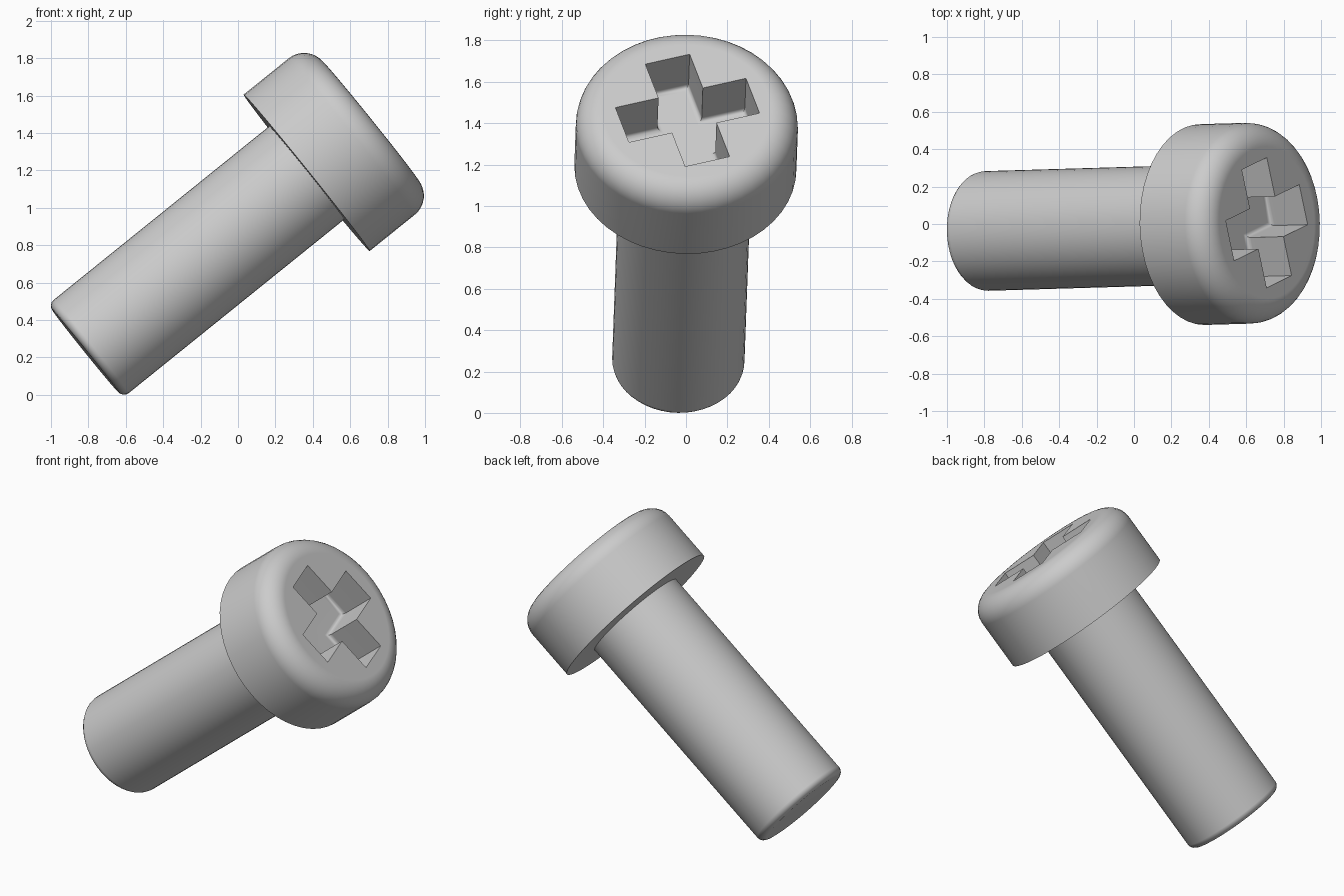
import bpy, bmesh
from math import cos, sin, pi, radians
from mathutils import Vector, Matrix

if "Cube" in bpy.data.objects:
    bpy.data.objects.remove(bpy.data.objects["Cube"])

SEGMENTS = 48
SHAFT_R, SHAFT_LEN, TIP_ROUND = 0.32, 1.52, 0.04
HEAD_R, HEAD_H, HEAD_ROUND = 0.537, 0.44, 0.13
ARM_LEN, ARM_HALF, RECESS_DEPTH = 0.33, 0.112, 0.25

# Tilted frame of the screw, measured from the centre of its tip
axis = Vector((0.778, 0.023, 0.627)).normalized()
up = axis.cross(Vector((0, 1, 0))).normalized()
side = up.cross(axis)
frame = Matrix((side, up, axis)).transposed().to_4x4()
frame.translation = (-0.816, -0.038, 0.233)

steel = bpy.data.materials.new("grey_steel")
steel.use_nodes = True
colour = (0.6, 0.6, 0.6, 1)
steel.diffuse_color = colour
steel.node_tree.nodes["Principled BSDF"].inputs["Base Color"].default_value = colour


def add_object(name, bm):
    bmesh.ops.recalc_face_normals(bm, faces=bm.faces)
    mesh = bpy.data.meshes.new(name)
    bm.to_mesh(mesh)
    bm.free()
    mesh.materials.append(steel)
    obj = bpy.data.objects.new(name, mesh)
    bpy.context.collection.objects.link(obj)
    obj.matrix_world = frame
    return obj


def arc(r, z, radius, start, end, steps):
    angles = [radians(start + (end - start) * i / steps) for i in range(steps + 1)]
    return [(r + radius * cos(a), z + radius * sin(a)) for a in angles]


# Screw body: turned profile from tip to top of head
top = SHAFT_LEN + HEAD_H
profile = arc(SHAFT_R - TIP_ROUND, TIP_ROUND, TIP_ROUND, -90, 0, 4)
profile += [(SHAFT_R, SHAFT_LEN), (HEAD_R, SHAFT_LEN)]
profile += arc(HEAD_R - HEAD_ROUND, top - HEAD_ROUND, HEAD_ROUND, 0, 90, 8)

bm = bmesh.new()
rings = [[bm.verts.new((r * cos(2 * pi * i / SEGMENTS), r * sin(2 * pi * i / SEGMENTS), z))
          for i in range(SEGMENTS)] for r, z in profile]
for low, high in zip(rings, rings[1:]):
    for i in range(SEGMENTS):
        j = (i + 1) % SEGMENTS
        bm.faces.new((low[i], low[j], high[j], high[i]))
bm.faces.new(rings[0])
bm.faces.new(rings[-1])
screw = add_object("screw", bm)

# Cross recess cutter, with a softened floor edge
bm = bmesh.new()
floor = []
for k in range(4):
    turn = Matrix.Rotation(radians(17) + k * pi / 2, 3, 'Z')
    for x, y in ((ARM_LEN, -ARM_HALF), (ARM_LEN, ARM_HALF), (ARM_HALF, ARM_HALF)):
        floor.append(bm.verts.new(turn @ Vector((x, y, top - RECESS_DEPTH))))
base = bm.faces.new(floor)
rim = list(base.edges)
grown = bmesh.ops.extrude_face_region(bm, geom=[base], use_keep_orig=True)
for item in grown["geom"]:
    if isinstance(item, bmesh.types.BMVert):
        item.co.z = top + 0.1
bmesh.ops.bevel(bm, geom=rim, offset=0.025, segments=3, profile=0.5, affect='EDGES')
cutter = add_object("recess_cutter", bm)
cutter.hide_render = True

# Cut the recess, then shade smoothly with crisp edges
bpy.context.view_layer.update()
cut = screw.modifiers.new("recess", 'BOOLEAN')
cut.operation = 'DIFFERENCE'
cut.solver = 'EXACT'
cut.object = cutter
bpy.ops.object.select_all(action='DESELECT')
screw.select_set(True)
bpy.context.view_layer.objects.active = screw
bpy.ops.object.modifier_apply(modifier=cut.name)
bpy.data.objects.remove(cutter)
bpy.ops.object.shade_smooth_by_angle(angle=radians(35))
weighted = screw.modifiers.new("even_shading", 'WEIGHTED_NORMAL')
weighted.keep_sharp = True
